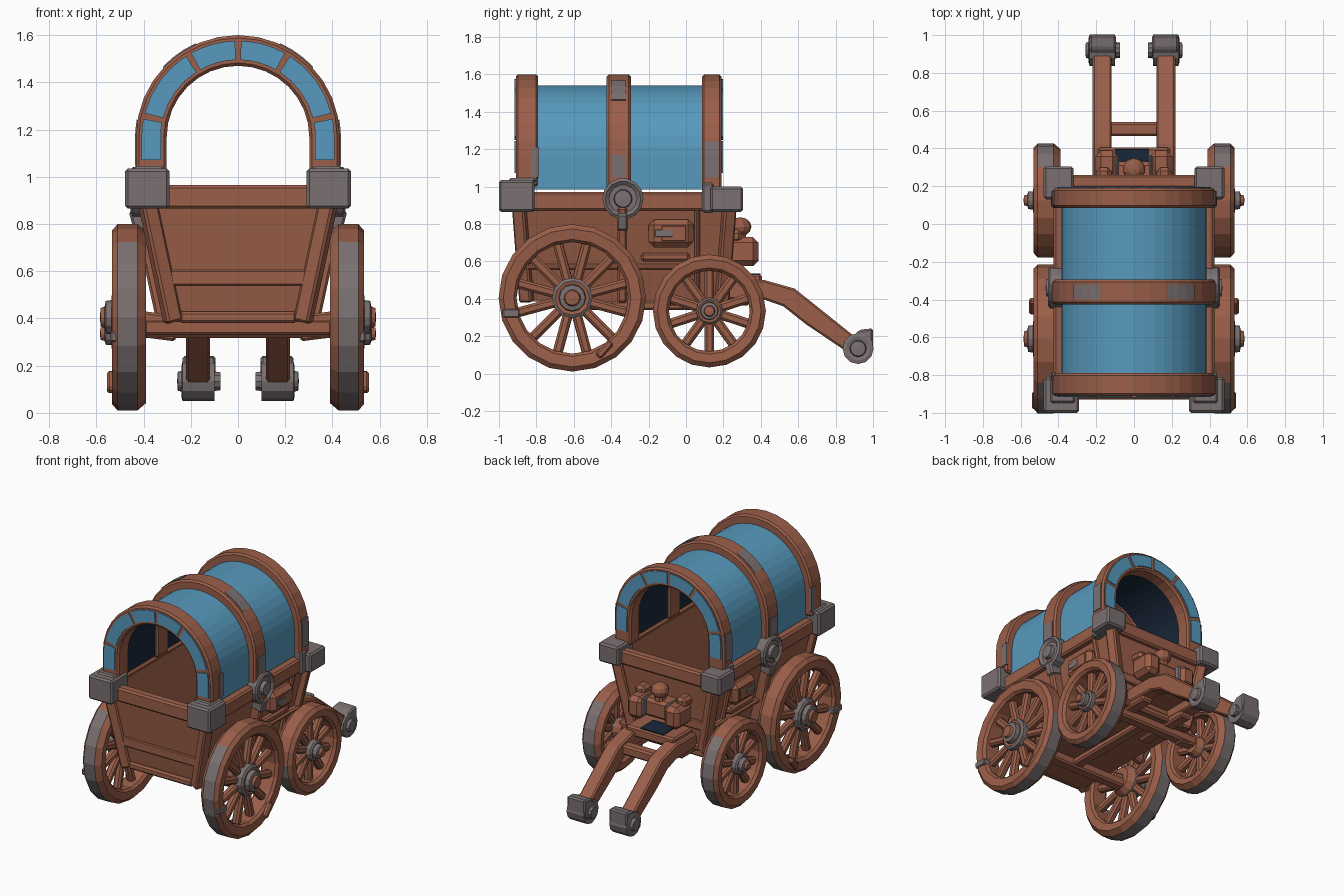
import bpy, bmesh, math
from mathutils import Vector

if "Cube" in bpy.data.objects:
    bpy.data.objects.remove(bpy.data.objects["Cube"])


def material(name, rgb):
    m = bpy.data.materials.new(name)
    m.diffuse_color = (*rgb, 1)
    m.use_nodes = True
    m.node_tree.nodes["Principled BSDF"].inputs["Base Color"].default_value = m.diffuse_color
    return m


WOOD = material("brown wood", (0.325, 0.113, 0.066))
CLOTH = material("blue canvas", (0.095, 0.32, 0.51))
METAL = material("grey metal", (0.195, 0.162, 0.165))
DARK = material("dark navy", (0.01, 0.02, 0.042))


def finish(name, bm, mats, bevel=0.0):
    bmesh.ops.remove_doubles(bm, verts=bm.verts, dist=0.0005)
    bmesh.ops.recalc_face_normals(bm, faces=bm.faces)
    me = bpy.data.meshes.new(name)
    bm.to_mesh(me)
    bm.free()
    for m in mats:
        me.materials.append(m)
    ob = bpy.data.objects.new(name, me)
    bpy.context.collection.objects.link(ob)
    if bevel:
        mod = ob.modifiers.new("bevel", 'BEVEL')
        mod.width, mod.segments = bevel, 1
    return ob


def box(name, x, y, z, mat=WOOD, bevel=0.012):
    bm = bmesh.new()
    bmesh.ops.create_cube(bm, size=1)
    for v in bm.verts:
        v.co = [a + (c + 0.5) * (b - a) for c, (a, b) in zip(v.co, (x, y, z))]
    return finish(name, bm, [mat], bevel)


def beam(name, a, b, w, d, mat=WOOD, bevel=0.01):
    a, b = Vector(a), Vector(b)
    bm = bmesh.new()
    bmesh.ops.create_cube(bm, size=1)
    q = (b - a).to_track_quat('Z', 'Y')
    for v in bm.verts:
        v.co = q @ Vector((v.co.x * w, v.co.y * d, v.co.z * (b - a).length)) + (a + b) / 2
    return finish(name, bm, [mat], bevel)


def lathe(name, profile, center, n, mats, idx, side=1, closed=False):
    """Spin (x, radius) points round the x axis; idx gives a material per band."""
    bm = bmesh.new()
    rings = [[bm.verts.new((center[0] + side * x,
                            center[1] + r * math.cos(2 * math.pi * k / n),
                            center[2] + r * math.sin(2 * math.pi * k / n)))
              for k in range(n)] for x, r in profile]
    count = len(rings) if closed else len(rings) - 1
    for i in range(count):
        A, B = rings[i], rings[(i + 1) % len(rings)]
        for k in range(n):
            f = bm.faces.new((A[k], A[(k + 1) % n], B[(k + 1) % n], B[k]))
            f.material_index = idx[i]
    return finish(name, bm, mats)


def extrude_x(name, pts, x0, x1, mat=WOOD, bevel=0.01):
    """Prism of a (y, z) outline between two x positions."""
    bm = bmesh.new()
    L = [bm.verts.new((x0, y, z)) for y, z in pts]
    R = [bm.verts.new((x1, y, z)) for y, z in pts]
    bm.faces.new(L)
    bm.faces.new(R)
    for i in range(len(pts)):
        j = (i + 1) % len(pts)
        bm.faces.new((L[i], L[j], R[j], R[i]))
    return finish(name, bm, [mat], bevel)


def arch_point(r, t):
    if t < 0:
        return r, 1.168 + 0.4 * t
    if t > math.pi:
        return -r, 1.168 - 0.4 * (t - math.pi)
    return r * math.cos(t), 1.168 + r * math.sin(t)


def arch(name, y0, y1, r0, r1, t0, t1, n, mats, inner=0, bevel=0.0):
    bm = bmesh.new()
    ts = [t0 + (t1 - t0) * k / n for k in range(n + 1)]
    if t0 < 0 and t1 > math.pi:      # straight legs with a half circle on top
        ts = [t0] + [math.pi * k / n for k in range(n + 1)] + [t1]
    rings = []
    for t in ts:
        (xi, zi), (xo, zo) = arch_point(r0, t), arch_point(r1, t)
        rings.append([bm.verts.new(c) for c in
                      ((xi, y0, zi), (xo, y0, zo), (xo, y1, zo), (xi, y1, zi))])
    for A, B in zip(rings, rings[1:]):
        for k in range(4):
            f = bm.faces.new((A[k], A[(k + 1) % 4], B[(k + 1) % 4], B[k]))
            f.material_index = inner if k == 3 else 0
    bm.faces.new(rings[0])
    bm.faces.new(rings[-1])
    return finish(name, bm, mats, bevel)


PI = math.pi

# Open tapered wagon box
levels = [(0.385, 0.27, -0.85, 0.19), (0.54, 0.31, -0.87, 0.205), (0.95, 0.40, -0.90, 0.235),
          (0.95, 0.345, -0.85, 0.185), (0.46, 0.235, -0.80, 0.14)]
bm = bmesh.new()
rings = [[bm.verts.new(c) for c in ((-w, a, z), (w, a, z), (w, b, z), (-w, b, z))]
         for z, w, a, b in levels]
for A, B in zip(rings, rings[1:]):
    for k in range(4):
        bm.faces.new((A[k], A[(k + 1) % 4], B[(k + 1) % 4], B[k]))
bm.faces.new(rings[0])
bm.faces.new(rings[-1])
finish("wagon_box", bm, [WOOD])

# Top rails, lower boards
box("front_rail", (-0.38, 0.38), (-0.93, -0.86), (0.865, 0.965))
box("back_rail", (-0.38, 0.38), (0.19, 0.26), (0.865, 0.965))
for y, d in ((-0.875, -1), (0.21, 1)):
    box("lower_board", (-0.30, 0.30), (y - 0.012, y + 0.012), (0.54, 0.605), bevel=0.006)
    box("bottom_sill", (-0.25, 0.25), (y - 0.02 - 0.02 * d, y + 0.02 - 0.02 * d), (0.38, 0.43))
for s in (1, -1):
    box("side_rail", sorted((s * 0.35, s * 0.425)), (-0.92, 0.25), (0.87, 0.972))
    beam("side_board", (s * 0.325, -0.87, 0.57), (s * 0.325, 0.21, 0.57), 0.06, 0.03)
    # Slanted corner and middle posts
    for ya, yb in ((-0.85, -0.89), (0.19, 0.23)):
        beam("corner_post", (s * 0.275, ya, 0.385), (s * 0.385, yb, 0.90), 0.07, 0.07)
    beam("middle_post", (s * 0.285, -0.34, 0.39), (s * 0.395, -0.34, 0.90), 0.05, 0.12)
    beam("middle_strap", (s * 0.376, -0.34, 0.78), (s * 0.40, -0.34, 0.87), 0.06, 0.13, METAL)
    beam("side_upright", (s * 0.285, 0.06, 0.40), (s * 0.395, 0.06, 0.90), 0.03, 0.04)
    # Grey corner blocks
    box("front_corner_block", sorted((s * 0.29, s * 0.478)), (-1.0, -0.81), (0.865, 1.035), METAL)
    box("block_cap", sorted((s * 0.31, s * 0.445)), (-0.95, -0.80), (1.02, 1.045), METAL)
    box("back_corner_block", sorted((s * 0.32, s * 0.478)), (0.13, 0.305), (0.865, 1.0), METAL)
    box("back_block_bracket", sorted((s * 0.37, s * 0.44)), (0.085, 0.15), (0.86, 1.02), METAL)
    # Round side medallion
    lathe("side_medallion", [(0.38, 0.0), (0.38, 0.11), (0.445, 0.11), (0.455, 0.095), (0.44, 0.075),
                             (0.44, 0.05), (0.465, 0.045), (0.468, 0.0)], (0, -0.337, 0.935), 14,
          [METAL], [0] * 7, s)
    # Side stowage box with grey trim
    box("side_box", sorted((s * 0.33, s * 0.42)), (-0.20, 0.04), (0.675, 0.825), bevel=0.03)
    box("side_box_lid", sorted((s * 0.415, s * 0.424)), (-0.13, 0.0), (0.71, 0.79), WOOD, 0.003)
    box("side_box_trim", sorted((s * 0.37, s * 0.426)), (-0.165, -0.07), (0.73, 0.77), METAL, 0.003)
    box("side_bracket", sorted((s * 0.30, s * 0.37)), (-0.24, 0.02), (0.60, 0.645))

# Canvas cover with dark lining, set slightly below the hoops
for y0, y1 in ((-0.82, -0.38), (-0.35, 0.11)):
    lining = arch("canvas_cover", y0, y1, 0.352, 0.37, -0.43, PI + 0.43, 22, [CLOTH, DARK], inner=1)
    skin = arch("canvas_skin", y0, y1, 0.366, 0.384, -0.43, PI + 0.43, 22, [CLOTH])
    lining.location.z = skin.location.z = -0.012

# Wooden hoops and their blue end panels
arch("front_hoop", -0.91, -0.79, 0.302, 0.432, -0.42, PI + 0.42, 16, [WOOD], bevel=0.012)
arch("middle_hoop", -0.425, -0.295, 0.335, 0.432, -0.5, PI + 0.5, 16, [WOOD], bevel=0.012)
arch("back_hoop", 0.085, 0.19, 0.302, 0.43, -0.48, PI + 0.48, 16, [WOOD], bevel=0.012)
for y0, y1 in ((-0.917, -0.908), (0.188, 0.197)):
    for t0, t1 in ((-0.24, 0.0), (0.0, 0.19), (0.25, 1.0), (1.06, 1.54)):
        for a, b in ((t0, t1), (PI - t1, PI - t0)):
            arch("blue_panel", y0, y1, 0.327, 0.408, a, b, 4, [CLOTH])
# Grey repair plates on the hoops
for y0, y1, t0, t1 in ((-0.40, -0.32, 0.75, 1.15), (-0.40, -0.32, -0.3, 0.0),
                       (0.10, 0.175, -0.3, 0.17), (-0.83, -0.785, -0.3, 0.1)):
    for a, b in ((t0, t1), (PI - t1, PI - t0)):
        arch("hoop_plate", y0, y1, 0.42, 0.436, a, b, 3, [METAL])


# Wheels: rim with iron tread, spokes, stepped hub
def wheel(name, s, y, z, R, r, spokes, hub, bare, n=20):
    rim = lathe(name + "_rim", [(0.395, r + 0.015), (0.39, R - 0.03), (0.425, R), (0.51, R),
                                (0.533, R - 0.025), (0.528, r + 0.015), (0.51, r), (0.41, r)],
                (0, y, z), n, [WOOD, METAL], [0, 0, 1, 0, 0, 0, 0, 0], s, closed=True)
    for p in rim.data.polygons:     # tread is bare wood on top and on one upper side
        if p.normal.z > 0.8 or (p.normal.z > 0 and p.normal.y * bare > 0):
            p.material_index = 0
    for k in range(spokes):
        a = 2 * PI * (k + 0.5) / spokes
        c, d = math.cos(a), math.sin(a)
        beam(name + "_spoke", (s * 0.47, y + c * hub * 0.6, z + d * hub * 0.6),
             (s * 0.465, y + c * (r + 0.02), z + d * (r + 0.02)), 0.052, 0.052, bevel=0.013)
    lathe(name + "_hub", [(0.39, 0), (0.39, hub * 0.75), (0.43, hub), (0.525, hub), (0.535, hub * 0.85),
                          (0.53, hub * 0.68), (0.56, hub * 0.64), (0.565, hub * 0.42),
                          (0.582, hub * 0.36), (0.585, 0)],
          (0, y, z), 12, [WOOD, METAL], [0, 0, 1, 1, 0, 1, 1, 0, 0], s)


for s in (1, -1):
    wheel("large_wheel", s, -0.608, 0.405, 0.394, 0.298, 12, 0.108, 1)
    wheel("small_wheel", s, 0.125, 0.335, 0.302, 0.216, 10, 0.072, -1)
    # Rim clamp and chip block
    box("rim_clamp", sorted((s * 0.42, s * 0.54)), (-0.98, -0.89), (0.30, 0.345), METAL, 0.006)
    beam("rim_peg", (s * 0.535, -0.47, 0.09), (s * 0.535, -0.40, 0.17), 0.04, 0.04)
    # Under frame
    box("chassis_rail", sorted((s * 0.12, s * 0.21)), (-0.10, 0.34), (0.365, 0.45))
    for y, z in ((-0.61, 0.37), (0.125, 0.345)):
        beam("axle_end", (s * 0.26, y, z), (s * 0.42, y, z + 0.02), 0.07, 0.085)
for y, z in ((-0.61, 0.362), (0.125, 0.35)):
    box("axle", (-0.40, 0.40), (y - 0.04, y + 0.04), (z - 0.033, z + 0.035))
box("reach_pole", (-0.04, 0.04), (-0.61, 0.13), (0.34, 0.39))

# Twin draw shafts with grey end knuckles
shaft = [(0.15, 0.50), (0.42, 0.50), (0.58, 0.455), (0.70, 0.36), (0.90, 0.20), (0.92, 0.10),
         (0.84, 0.13), (0.64, 0.265), (0.52, 0.36), (0.42, 0.395), (0.15, 0.40)]
for s in (1, -1):
    extrude_x("draw_shaft", shaft, s * 0.118, s * 0.22)
    lathe("shaft_knuckle", [(0.10, 0), (0.10, 0.083), (0.235, 0.083), (0.24, 0.065), (0.235, 0.045),
                            (0.255, 0.04), (0.258, 0)], (0, 0.92, 0.134), 12, [METAL], [0] * 6, s)
    lathe("knuckle_pin", [(0.075, 0), (0.075, 0.04), (0.11, 0.045)], (0, 0.92, 0.134), 10,
          [METAL], [0, 0], s)
    extrude_x("shaft_cap", [(0.88, 0.19), (0.93, 0.235), (1.0, 0.242), (1.0, 0.12), (0.95, 0.08)],
              s * 0.095, s * 0.235, METAL)
box("shaft_crossbar", (-0.15, 0.15), (0.465, 0.54), (0.385, 0.455))

# Driver's step with dark pad, bench blocks and knob at the shaft end
box("footboard", (-0.19, 0.19), (0.18, 0.405), (0.46, 0.53))
box("footboard_pad", (-0.10, 0.08), (0.25, 0.398), (0.528, 0.536), DARK, 0)
box("bench_core", (-0.17, 0.17), (0.20, 0.33), (0.59, 0.72), bevel=0.02)
for s in (1, -1):
    box("bench_block", sorted((s * 0.085, s * 0.205)), (0.21, 0.388), (0.575, 0.73), bevel=0.03)
    box("bench_band", sorted((s * 0.08, s * 0.10)), (0.22, 0.365), (0.60, 0.725), METAL, 0.008)
    box("bench_arm", sorted((s * 0.12, s * 0.20)), (0.20, 0.30), (0.70, 0.77), bevel=0.02)
box("knob_stem", (-0.03, 0.03), (0.25, 0.32), (0.70, 0.78))
bm = bmesh.new()
bmesh.ops.create_uvsphere(bm, u_segments=10, v_segments=6, radius=0.06)
for v in bm.verts:
    v.co = (v.co.x, v.co.y + 0.29, v.co.z * 0.85 + 0.785)
finish("bench_knob", bm, [WOOD])
